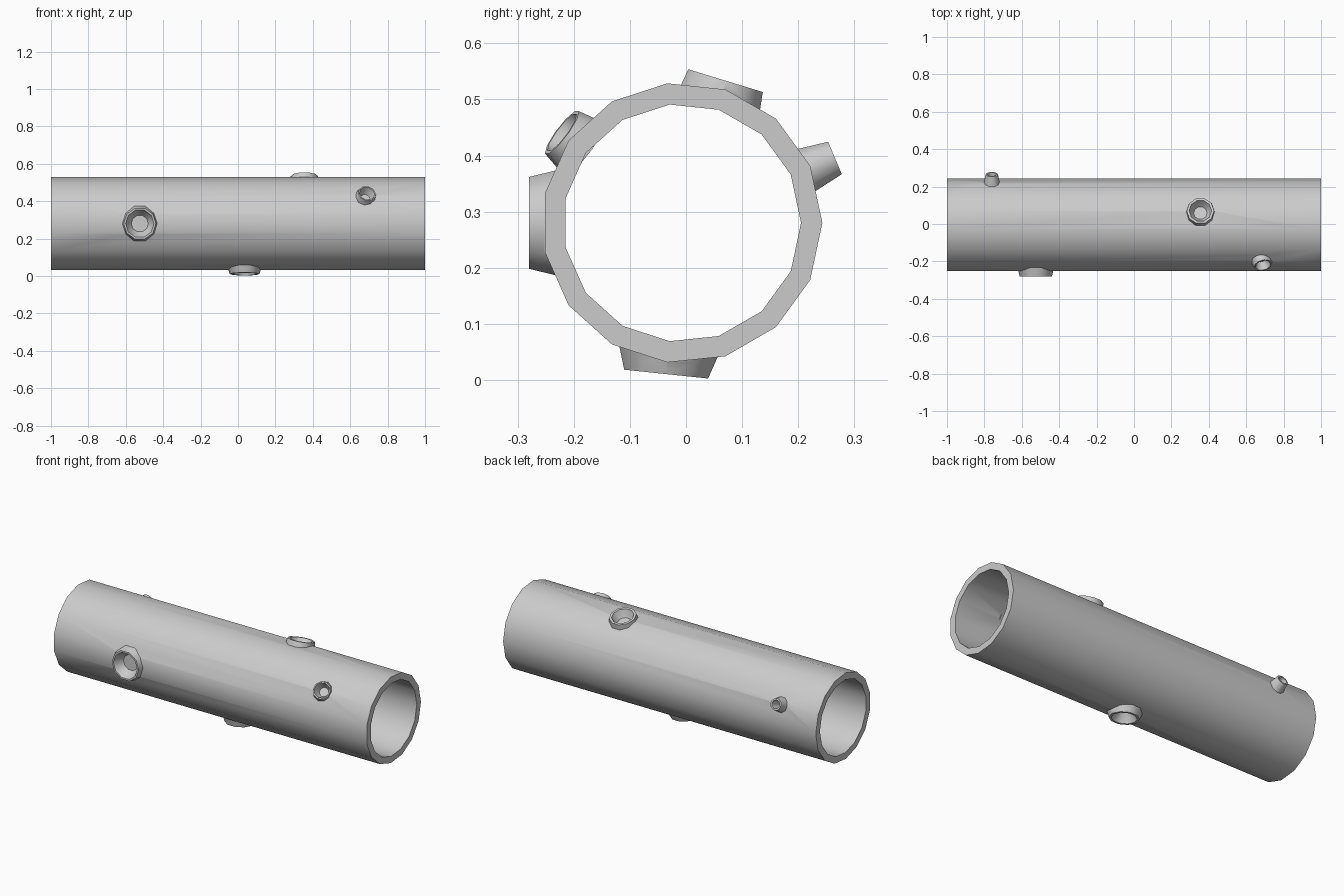
import bpy, bmesh, math
from mathutils import Vector, Matrix

if "Cube" in bpy.data.objects:
    bpy.data.objects.remove(bpy.data.objects["Cube"])

CY, CZ = -0.007, 0.28          # tube axis
R_OUT, R_IN, SIDES = 0.25, 0.212, 15


def make_object(name, bm):
    bmesh.ops.recalc_face_normals(bm, faces=bm.faces)
    me = bpy.data.meshes.new(name)
    bm.to_mesh(me)
    bm.free()
    ob = bpy.data.objects.new(name, me)
    bpy.context.collection.objects.link(ob)
    return ob


def lathe(name, profile, n, matrix):
    """Closed solid from (height, radius) rings around local z."""
    bm = bmesh.new()
    rings = [[bm.verts.new(matrix @ Vector((r * math.cos(2 * math.pi * i / n),
                                            r * math.sin(2 * math.pi * i / n), h)))
              for i in range(n)] for h, r in profile]
    for a, b in zip(rings, rings[1:]):
        for i in range(n):
            j = (i + 1) % n
            bm.faces.new((a[i], a[j], b[j], b[i]))
    bm.faces.new(rings[0][::-1])
    bm.faces.new(rings[-1])
    return make_object(name, bm)


# main tube, open at both ends
bm = bmesh.new()
loops = []
for x, r in ((-1, R_OUT), (1, R_OUT), (1, R_IN), (-1, R_IN)):
    loops.append([bm.verts.new((x, CY + r * math.cos(2 * math.pi * i / SIDES),
                                CZ + r * math.sin(2 * math.pi * i / SIDES)))
                  for i in range(SIDES)])
for k in range(4):
    a, b = loops[k], loops[(k + 1) % 4]
    for i in range(SIDES):
        j = (i + 1) % SIDES
        bm.faces.new((a[i], a[j], b[j], b[i]))
tube = make_object("pipe_body", bm)

# side sockets: x, angle round tube, tilt along x, mouth distance, mouth radius, base radius, hole radius
sockets = [
    (-0.525, 180, 0, 0.273, 0.086, 0.100, 0.076),
    (0.355, 73, 0, 0.265, 0.073, 0.080, 0.060),
    (0.69, 143, 12, 0.268, 0.049, 0.060, 0.042),
    (-0.76, 23, 0, 0.296, 0.033, 0.047, 0.024),
    (0.035, 264, 0, 0.271, 0.079, 0.097, 0.066),
]
helpers = []
cuts = []
for x, ang, tilt, dist, rm, rb, rh in sockets:
    a, t = math.radians(ang), math.radians(tilt)
    radial = Vector((0, math.cos(a), math.sin(a)))
    mouth = Vector((x, CY, CZ)) + radial * dist
    normal = radial * math.cos(t) + Vector((math.sin(t), 0, 0))
    m = Matrix.Translation(mouth) @ normal.to_track_quat('Z', 'Y').to_matrix().to_4x4()
    depth = dist - 0.218
    helpers.append((lathe("socket_rim", [(-depth, rb), (-depth * 0.5, rm + (rb - rm) * 0.5), (0, rm)], 10, m), 'UNION'))
    cuts.append((lathe("socket_hole", [(0.224 - dist, rh * 0.6), (0.01 - depth * 0.5, rh * 0.9),
                                       (0, rh), (0.02, rh)], 10, m), 'DIFFERENCE'))

for ob, op in helpers + cuts:
    mod = tube.modifiers.new(ob.name, 'BOOLEAN')
    mod.operation = op
    mod.solver = 'EXACT'
    mod.object = ob

# bake the booleans and drop the helpers
bpy.context.view_layer.update()
dg = bpy.context.evaluated_depsgraph_get()
mesh = bpy.data.meshes.new_from_object(tube.evaluated_get(dg))
tube.modifiers.clear()
tube.data = mesh
for ob, _ in helpers + cuts:
    bpy.data.objects.remove(ob)

bpy.context.view_layer.objects.active = tube
tube.select_set(True)
bpy.ops.object.shade_smooth_by_angle(angle=math.radians(38))
